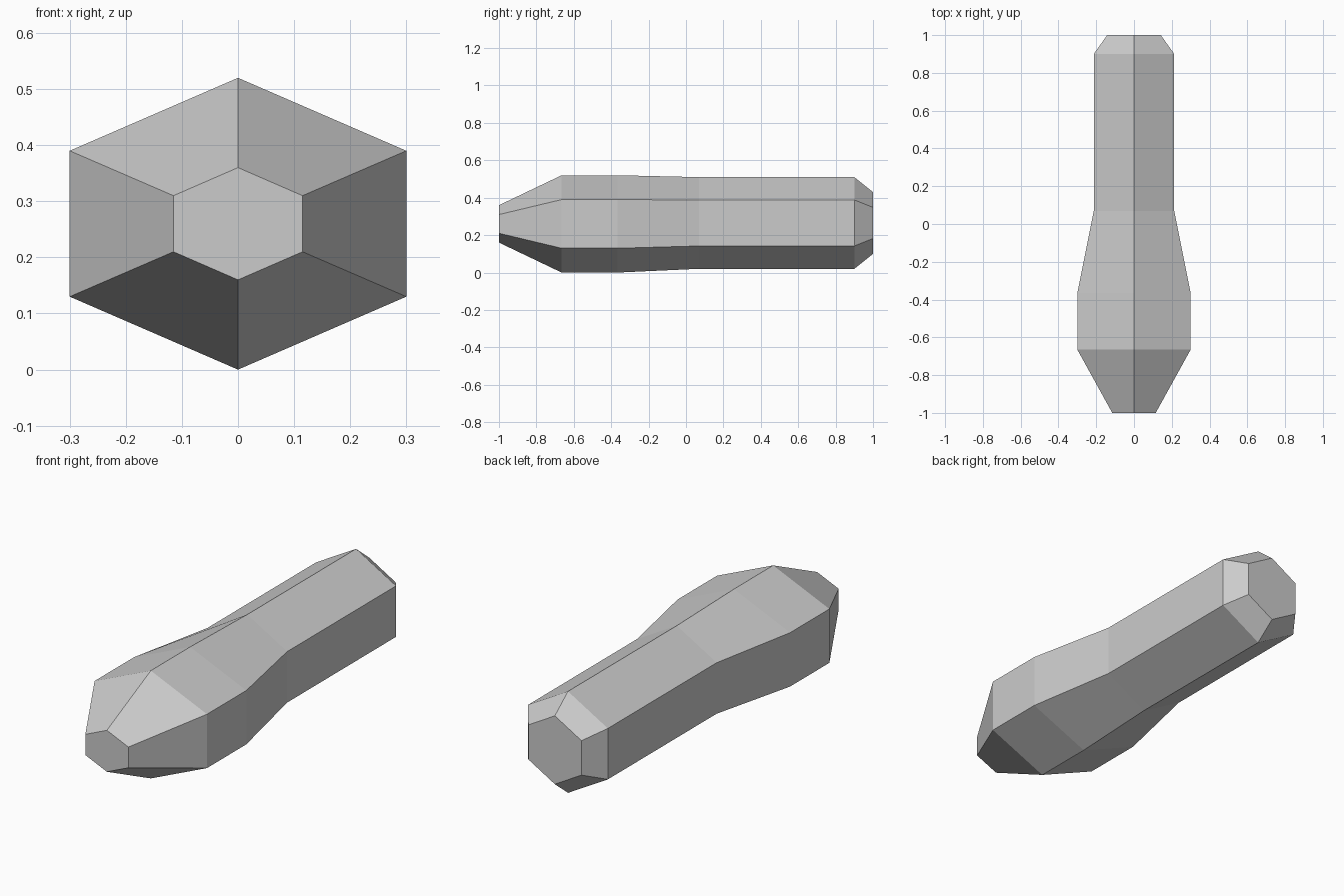
import bpy
import bmesh

cube = bpy.data.objects.get("Cube")
if cube:
    bpy.data.objects.remove(cube, do_unlink=True)

grey = bpy.data.materials.new("mid grey")
grey.use_nodes = True
colour = (0.6, 0.6, 0.6, 1)
grey.diffuse_color = colour
grey.node_tree.nodes["Principled BSDF"].inputs["Base Color"].default_value = colour

# Hexagonal stations from front to back:
# y, half width, centre height, half height to the ridge, half height of the side
STATIONS = [
    (-1.00, 0.115, 0.26, 0.10, 0.05),
    (-0.665, 0.30, 0.26, 0.26, 0.13),
    (-0.365, 0.30, 0.26, 0.26, 0.13),
    (0.07, 0.213, 0.265, 0.245, 0.123),
    (0.90, 0.213, 0.265, 0.245, 0.123),
    (1.00, 0.142, 0.265, 0.165, 0.083),
]


def hexagon(bm, y, w, mid, ridge, side):
    corners = [(0, ridge), (w, side), (w, -side), (0, -ridge), (-w, -side), (-w, side)]
    return [bm.verts.new((x, y, mid + z)) for x, z in corners]


# Loft the faceted body through the stations and cap both ends
bm = bmesh.new()
rings = [hexagon(bm, *s) for s in STATIONS]
for a, b in zip(rings, rings[1:]):
    for i in range(6):
        j = (i + 1) % 6
        bm.faces.new((a[i], a[j], b[j], b[i]))
bm.faces.new(rings[0])
bm.faces.new(rings[-1])
bmesh.ops.recalc_face_normals(bm, faces=bm.faces)

mesh = bpy.data.meshes.new("faceted_body")
bm.to_mesh(mesh)
bm.free()
mesh.materials.append(grey)
body = bpy.data.objects.new("faceted_body", mesh)
bpy.context.collection.objects.link(body)
